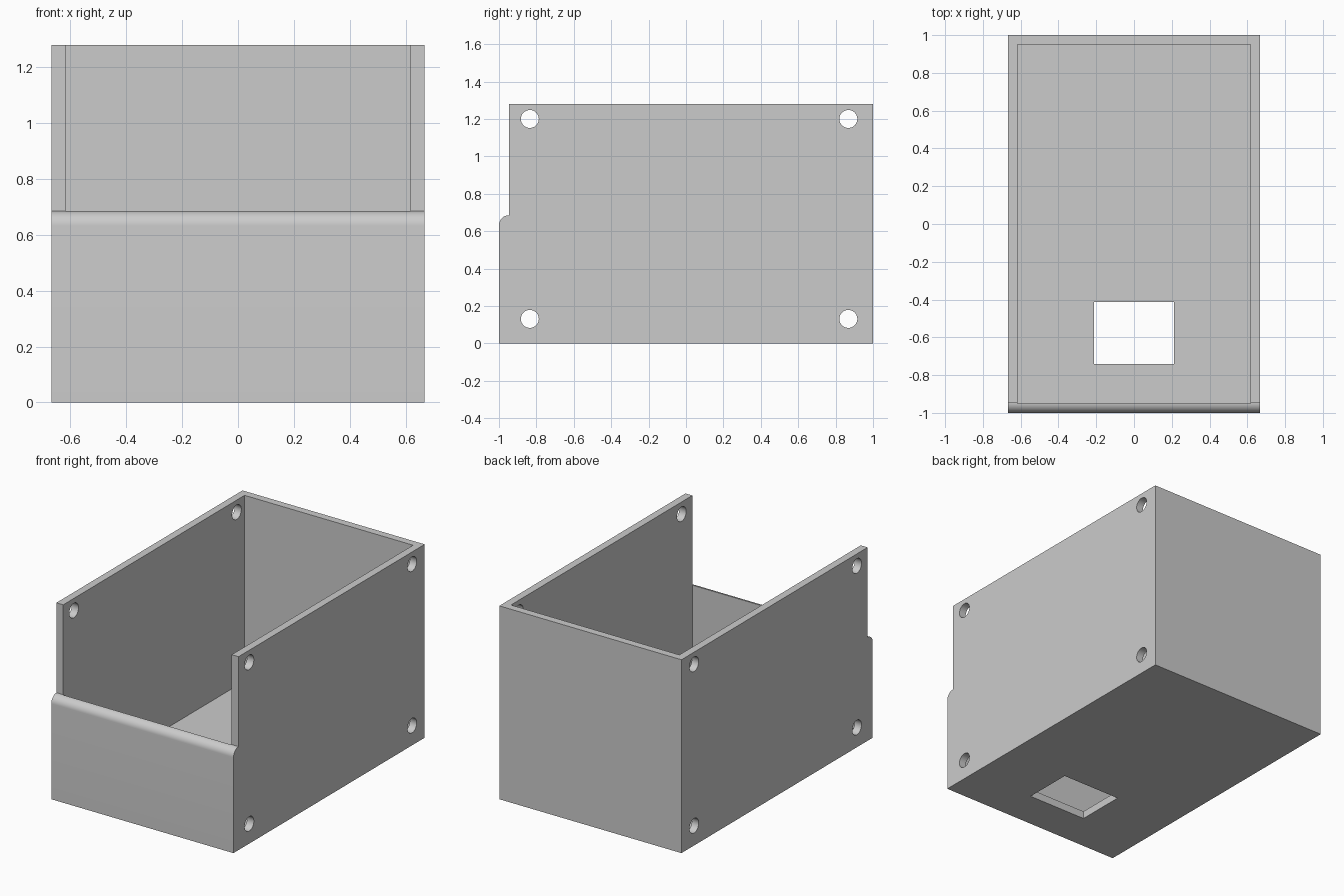
import bpy, bmesh, math
from mathutils import Matrix

if "Cube" in bpy.data.objects:
    bpy.data.objects.remove(bpy.data.objects["Cube"], do_unlink=True)

HALF_W, HALF_L, HEIGHT, WALL = 0.667, 1.0, 1.28, 0.05
LIP_TOP, STEP_Y = 0.685, -0.947

grey = bpy.data.materials.new("plain_grey")
grey.use_nodes = True
grey.diffuse_color = (0.6, 0.6, 0.6, 1)
grey.node_tree.nodes["Principled BSDF"].inputs["Base Color"].default_value = (0.6, 0.6, 0.6, 1)


def finish(bm, name):
    bmesh.ops.recalc_face_normals(bm, faces=bm.faces)
    mesh = bpy.data.meshes.new(name)
    bm.to_mesh(mesh)
    bm.free()
    mesh.materials.append(grey)
    obj = bpy.data.objects.new(name, mesh)
    bpy.context.collection.objects.link(obj)
    return obj


def box(name, x0, x1, y0, y1, z0, z1):
    bm = bmesh.new()
    bmesh.ops.create_cube(bm, size=1)
    bmesh.ops.scale(bm, vec=(x1 - x0, y1 - y0, z1 - z0), verts=bm.verts)
    bmesh.ops.translate(bm, vec=((x0 + x1) / 2, (y0 + y1) / 2, (z0 + z1) / 2), verts=bm.verts)
    return finish(bm, name)


def cross_rod(name, y, z, radius):
    bm = bmesh.new()
    matrix = Matrix.Translation((0, y, z)) @ Matrix.Rotation(math.pi / 2, 4, "Y")
    bmesh.ops.create_cone(bm, cap_ends=True, segments=40, radius1=radius, radius2=radius,
                          depth=2, matrix=matrix)
    return finish(bm, name)


def cut(target, cutter):
    mod = target.modifiers.new("cut", "BOOLEAN")
    mod.operation, mod.solver, mod.object = "DIFFERENCE", "EXACT", cutter
    bpy.context.view_layer.objects.active = target
    bpy.ops.object.modifier_apply(modifier=mod.name)
    bpy.data.objects.remove(cutter, do_unlink=True)


# Solid body: side profile with a rounded front lip, extruded across the width
radius = STEP_Y + HALF_L
profile = [(HALF_L, 0), (HALF_L, HEIGHT), (STEP_Y, HEIGHT)]
for i in range(13):
    a = math.pi / 2 * (1 + i / 12)
    profile.append((STEP_Y + radius * math.cos(a), LIP_TOP - radius + radius * math.sin(a)))
profile.append((-HALF_L, 0))
bm = bmesh.new()
side = bm.faces.new([bm.verts.new((-HALF_W, y, z)) for y, z in profile])
swept = bmesh.ops.extrude_face_region(bm, geom=[side])["geom"]
bmesh.ops.translate(bm, vec=(2 * HALF_W, 0, 0),
                    verts=[v for v in swept if isinstance(v, bmesh.types.BMVert)])
tray = finish(bm, "open_box")

# Hollow interior
inner_x, inner_y = HALF_W - WALL, HALF_L - WALL
cut(tray, box("cavity_cutter", -inner_x, inner_x, -inner_y, inner_y, WALL, 2))

# Rectangular opening in the floor
cut(tray, box("floor_opening_cutter", -0.213, 0.213, -0.74, -0.412, -0.3, 0.3))

# Round holes through both side walls
for y in (-0.835, 0.868):
    for z in (0.131, 1.2):
        cut(tray, cross_rod("hole_cutter", y, z, 0.048))

# Smooth the lip and hole walls, keep the corners sharp
bpy.ops.object.select_all(action="DESELECT")
tray.select_set(True)
bpy.context.view_layer.objects.active = tray
bpy.ops.object.shade_smooth_by_angle(angle=math.radians(30))
